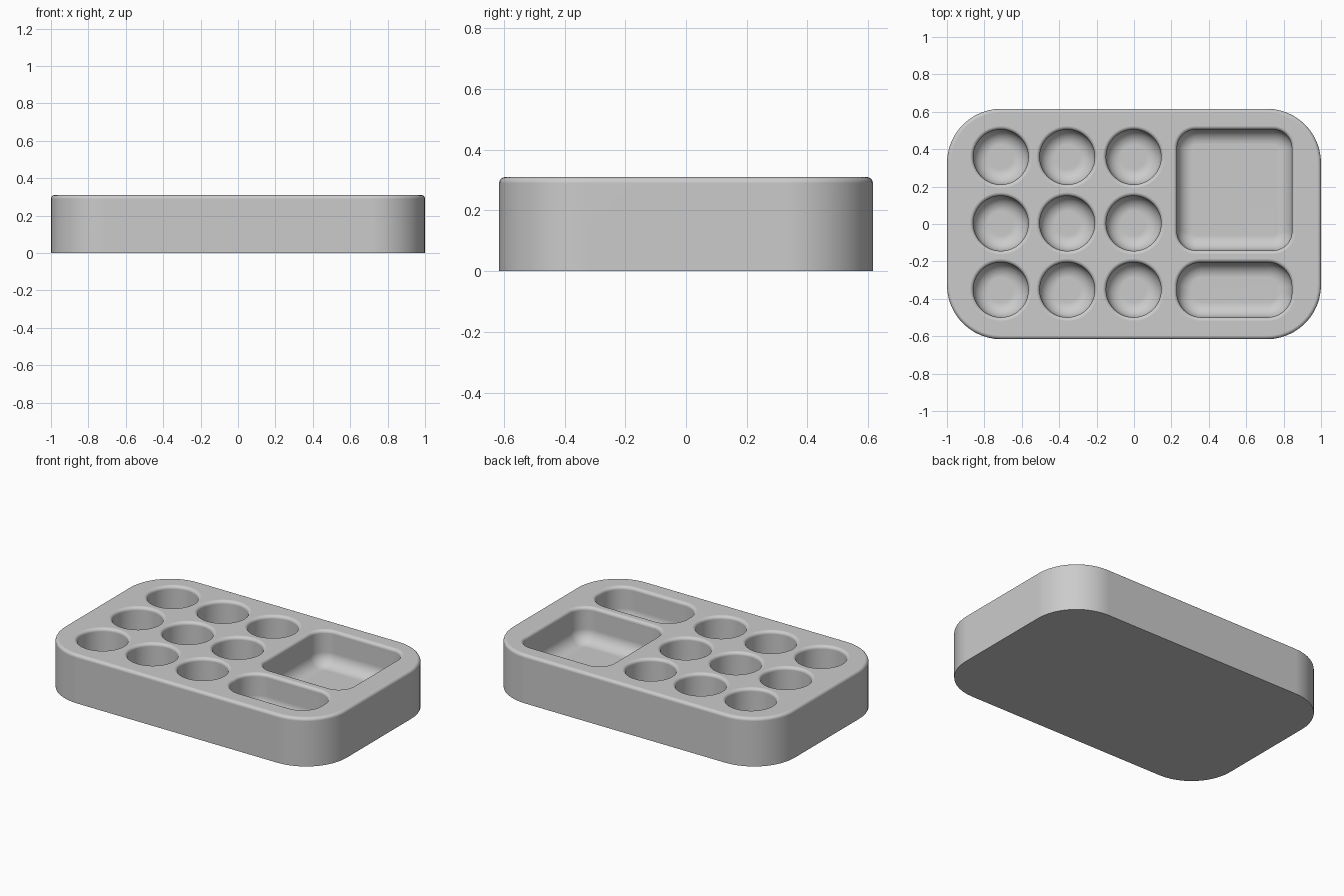
import bpy, bmesh
from math import sin, cos, pi

if "Cube" in bpy.data.objects:
    bpy.data.objects.remove(bpy.data.objects["Cube"], do_unlink=True)

HEIGHT = 0.31
FLOOR = 0.09      # height of the recess floors
RIM = 0.02        # rounding of the outer and recess rims
COVE = 0.08       # rounding at the bottom of each recess
STEPS = 8         # segments per quarter turn of a rounding


def outline(cx, cy, hx, hy, r, grow, n=12):
    """Rounded rectangle, offset outward by grow."""
    pts = []
    for k, (sx, sy) in enumerate([(1, 1), (-1, 1), (-1, -1), (1, -1)]):
        for i in range(n + 1):
            a = (k + i / n) * pi / 2
            pts.append((cx + sx * (hx - r) + (r + grow) * cos(a),
                        cy + sy * (hy - r) + (r + grow) * sin(a)))
    return pts


def loft(bm, shape, profile):
    """Stack offset outlines into a closed solid; profile runs bottom to top."""
    rings = [[bm.verts.new((x, y, z)) for x, y in outline(*shape, grow)]
             for grow, z in profile]
    for low, high in zip(rings, rings[1:]):
        for i in range(len(low)):
            j = (i + 1) % len(low)
            bm.faces.new((low[i], low[j], high[j], high[i]))
    bm.faces.new(rings[0][::-1])
    bm.faces.new(rings[-1])


def make_object(name, bm):
    bmesh.ops.remove_doubles(bm, verts=bm.verts, dist=0.0001)
    bmesh.ops.recalc_face_normals(bm, faces=bm.faces)
    mesh = bpy.data.meshes.new(name)
    bm.to_mesh(mesh)
    bm.free()
    ob = bpy.data.objects.new(name, mesh)
    bpy.context.collection.objects.link(ob)
    return ob


quarter = [i / STEPS * pi / 2 for i in range(STEPS + 1)]

# Tray body with a rounded upper edge
bm = bmesh.new()
body_profile = [(0, 0)] + [(RIM * (cos(a) - 1), HEIGHT + RIM * (sin(a) - 1)) for a in quarter]
loft(bm, (0, 0, 1.0, 0.616, 0.29), body_profile)
tray = make_object("tray_body", bm)

# Recesses: nine round cups, a large compartment and a long slot
recesses = [(x, y, 0.147, 0.147, 0.147)
            for x in (-0.712, -0.357, -0.002) for y in (0.358, 0.003, -0.352)]
recesses.append((0.537, 0.182, 0.307, 0.323, 0.1))
recesses.append((0.537, -0.352, 0.307, 0.147, 0.13))

cove = [(COVE * (sin(a) - 1), FLOOR + COVE * (1 - cos(a))) for a in quarter]
flare = [(RIM * (1 - cos(a)), HEIGHT + RIM * (sin(a) - 1)) for a in quarter]
bm = bmesh.new()
for shape in recesses:
    loft(bm, shape, cove + flare + [(RIM, HEIGHT + 0.05)])
cutter = make_object("recess_cutter", bm)
cutter.hide_render = True

# Cut the recesses
bpy.ops.object.select_all(action='DESELECT')
bpy.context.view_layer.objects.active = tray
tray.select_set(True)
cut = tray.modifiers.new("recesses", 'BOOLEAN')
cut.operation = 'DIFFERENCE'
cut.solver = 'EXACT'
cut.object = cutter
bpy.ops.object.modifier_apply(modifier=cut.name)
bpy.data.objects.remove(cutter, do_unlink=True)

# Smooth roundings, flat large faces
bpy.ops.object.shade_smooth_by_angle(angle=pi / 6)
normals = tray.modifiers.new("flat_faces", 'WEIGHTED_NORMAL')
normals.keep_sharp = True

# Single grey material
grey = bpy.data.materials.new("light_grey")
grey.use_nodes = True
colour = (0.6, 0.6, 0.6, 1)
grey.diffuse_color = colour
grey.node_tree.nodes["Principled BSDF"].inputs["Base Color"].default_value = colour
tray.data.materials.clear()
tray.data.materials.append(grey)
